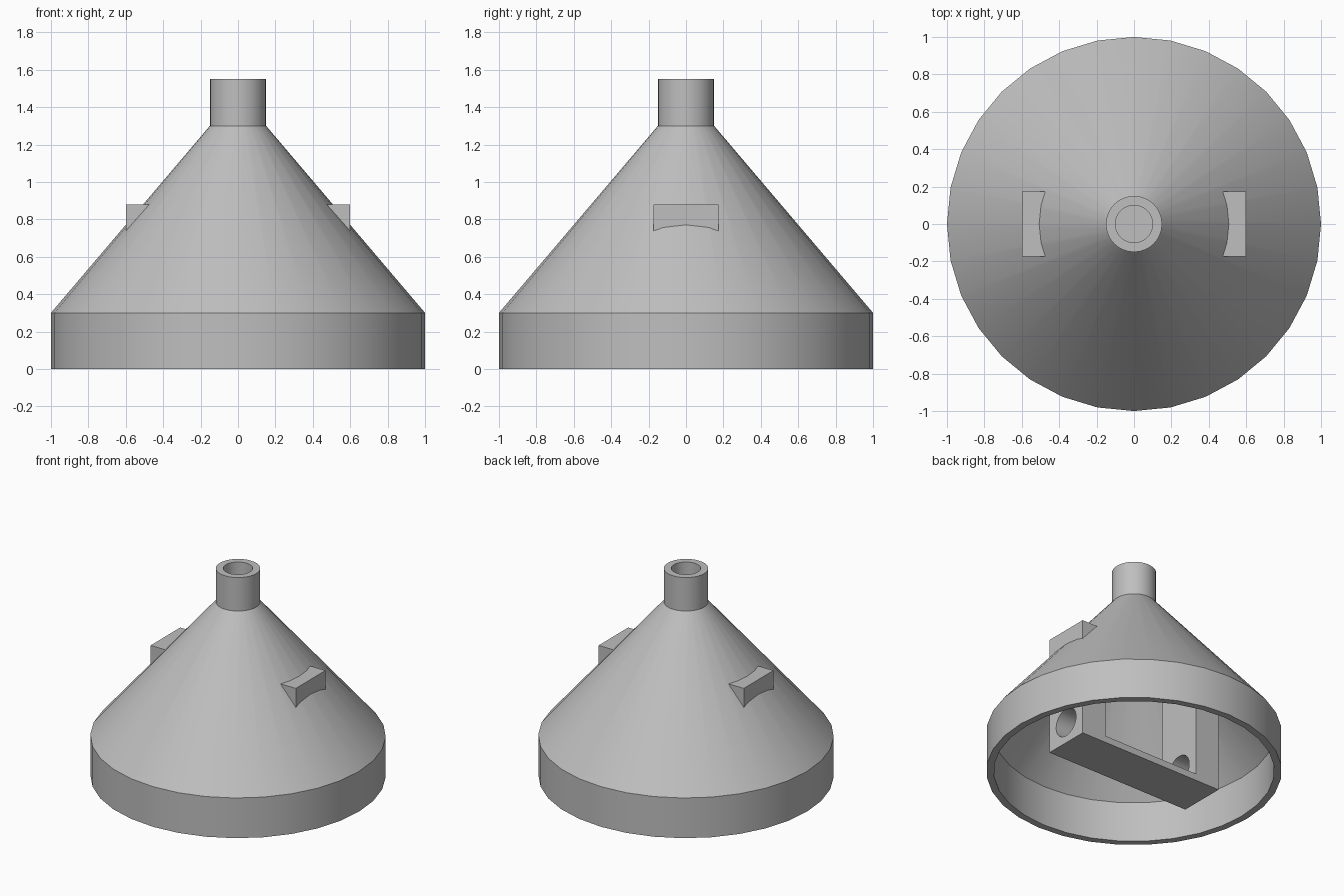
import bpy, bmesh, math
from mathutils import Matrix

SIDES = 32

cube = bpy.data.objects.get("Cube")
if cube:
    bpy.data.objects.remove(cube, do_unlink=True)

grey = bpy.data.materials.new("plain grey")
grey.use_nodes = True
colour = (0.52, 0.52, 0.52, 1)
grey.diffuse_color = colour
grey.node_tree.nodes["Principled BSDF"].inputs["Base Color"].default_value = colour


def finish(bm, name):
    """Turn a bmesh into a linked grey object and make it active."""
    bmesh.ops.recalc_face_normals(bm, faces=bm.faces)
    mesh = bpy.data.meshes.new(name)
    bm.to_mesh(mesh)
    bm.free()
    mesh.materials.append(grey)
    obj = bpy.data.objects.new(name, mesh)
    bpy.context.collection.objects.link(obj)
    bpy.ops.object.select_all(action="DESELECT")
    obj.select_set(True)
    bpy.context.view_layer.objects.active = obj
    return obj


def lathe(name, profile):
    """Revolve a closed (radius, height) profile around z."""
    bm = bmesh.new()
    rings = []
    for i in range(SIDES):
        a = math.tau * i / SIDES
        rings.append([bm.verts.new((r * math.cos(a), r * math.sin(a), z))
                      for r, z in profile])
    n = len(profile)
    for i, ring in enumerate(rings):
        following = rings[(i + 1) % SIDES]
        for j in range(n):
            k = (j + 1) % n
            bm.faces.new((ring[j], following[j], following[k], ring[k]))
    return finish(bm, name)


def extrude_y(name, profile, half_depth):
    """Extrude an (x, z) outline along y, centred on y = 0."""
    bm = bmesh.new()
    face = bm.faces.new([bm.verts.new((x, -half_depth, z)) for x, z in profile])
    grown = bmesh.ops.extrude_face_region(bm, geom=[face])["geom"]
    moved = [v for v in grown if isinstance(v, bmesh.types.BMVert)]
    bmesh.ops.translate(bm, verts=moved, vec=(0, 2 * half_depth, 0))
    return finish(bm, name)


# Hollow funnel: outer wall up to the spout, then back down inside
outer = [(1, 0), (1, 0.3), (0.15, 1.3), (0.15, 1.55)]
inner = [(0.1, 1.55), (0.1, 1.3), (0.95, 0.3), (0.95, 0)]
lathe("funnel_shell", outer + inner)
bpy.ops.object.shade_smooth_by_angle(angle=math.radians(30))

# Cross bracket: thin floor and two thick end walls poking through the cone
right_half = [(0.6, 0), (0.6, 0.88), (0.4, 0.88), (0.4, 0.05)]
left_half = [(-x, z) for x, z in reversed(right_half)]
bracket = extrude_y("cross_bracket", right_half + left_half, 0.175)

# Round holes through both end walls
bm = bmesh.new()
bmesh.ops.create_cone(bm, cap_ends=True, segments=SIDES, radius1=0.105,
                      radius2=0.105, depth=1.6,
                      matrix=Matrix.Translation((0, 0, 0.16))
                      @ Matrix.Rotation(math.pi / 2, 4, "Y"))
cutter = finish(bm, "hole_cutter")
cutter.hide_render = True

bpy.ops.object.select_all(action="DESELECT")
bracket.select_set(True)
bpy.context.view_layer.objects.active = bracket
cut = bracket.modifiers.new("holes", "BOOLEAN")
cut.operation = "DIFFERENCE"
cut.solver = "EXACT"
cut.object = cutter
bpy.ops.object.modifier_apply(modifier=cut.name)
bpy.data.objects.remove(cutter, do_unlink=True)
bpy.ops.object.shade_smooth_by_angle(angle=math.radians(30))
